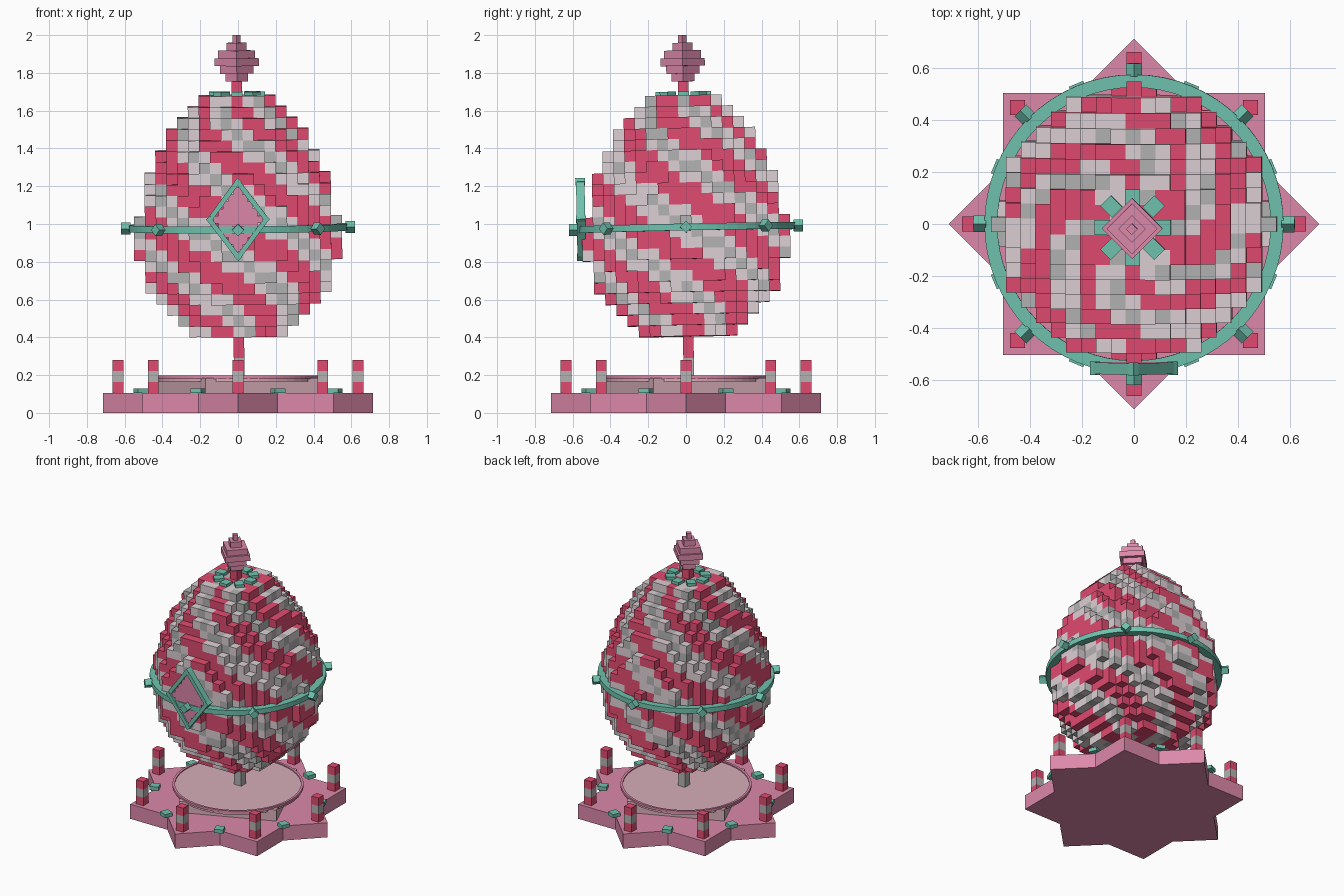
import bpy, bmesh, math
from mathutils import Matrix, Vector

if "Cube" in bpy.data.objects:
    bpy.data.objects.remove(bpy.data.objects["Cube"])

def mat(name, rgb):
    m = bpy.data.materials.new(name)
    m.diffuse_color = (*rgb, 1)
    m.use_nodes = True
    m.node_tree.nodes["Principled BSDF"].inputs["Base Color"].default_value = m.diffuse_color
    return m

RED = mat("red", (0.74, 0.07, 0.16))
WHITE = mat("pale_white", (0.72, 0.63, 0.66))
GREY = mat("grey", (0.45, 0.45, 0.45))
TEAL = mat("teal", (0.16, 0.54, 0.42))
PINK = mat("pink", (0.72, 0.25, 0.40))
PALE = mat("pale_pink", (0.68, 0.42, 0.48))
I = Matrix.Identity(4)
# the egg and everything fixed to it lean slightly
PIVOT = Matrix.Translation((0, 0, 0.98))
TILT = PIVOT @ Matrix.Rotation(0.02, 4, 'X') @ Matrix.Rotation(-0.008, 4, 'Y') @ PIVOT.inverted()

def finish(name, bm, material, xf=I):
    bmesh.ops.recalc_face_normals(bm, faces=bm.faces)
    me = bpy.data.meshes.new(name)
    bm.to_mesh(me)
    bm.free()
    me.transform(xf)
    me.materials.append(material)
    ob = bpy.data.objects.new(name, me)
    bpy.context.collection.objects.link(ob)
    return ob

def add_box(bm, c, s, rot=I):
    bmesh.ops.create_cube(bm, size=1, matrix=rot @ Matrix.Translation(c) @ Matrix.Diagonal((*s, 1)))

def box(name, c, s, material, xf=I):
    bm = bmesh.new()
    add_box(bm, c, s)
    return finish(name, bm, material, xf)

def add_prism(bm, pts, z0, z1):
    lo = [bm.verts.new((x, y, z0)) for x, y in pts]
    hi = [bm.verts.new((x, y, z1)) for x, y in pts]
    bm.faces.new(lo[::-1])
    bm.faces.new(hi)
    n = len(pts)
    for i in range(n):
        j = (i + 1) % n
        bm.faces.new((lo[i], lo[j], hi[j], hi[i]))

def prism(name, pts, z0, z1, material, xf=I):
    bm = bmesh.new()
    add_prism(bm, pts, z0, z1)
    return finish(name, bm, material, xf)

def polygon(n, r, offset=0.0):
    return [(r * math.cos(offset + math.tau * i / n), r * math.sin(offset + math.tau * i / n)) for i in range(n)]

def ring(name, section, material, n=64, xf=I):
    bm = bmesh.new()
    loops = [[bm.verts.new((r * math.cos(a), r * math.sin(a), z)) for r, z in section]
             for a in (math.tau * i / n for i in range(n))]
    k = len(section)
    for i in range(n):
        a, b = loops[i], loops[(i + 1) % n]
        for j in range(k):
            bm.faces.new((a[j], b[j], b[(j + 1) % k], a[(j + 1) % k]))
    return finish(name, bm, material, xf)

# star base, turned block, disc and rim
star = [((0.715 if i % 2 == 0 else 0.547) * math.cos(i * math.pi / 8),
         (0.715 if i % 2 == 0 else 0.547) * math.sin(i * math.pi / 8)) for i in range(16)]
prism("star_base", star, 0, 0.105, PINK)
prism("plinth_block", polygon(4, 0.46, math.radians(-22)), 0.105, 0.185, PALE)
prism("plinth_disc", polygon(48, 0.42), 0.165, 0.19, PALE)
ring("plinth_rim", [(0.412, 0.18), (0.428, 0.18), (0.428, 0.197), (0.412, 0.197)], PINK)

# striped posts on the star points
for level, m in enumerate((RED, GREY, RED)):
    bm = bmesh.new()
    for x, y in polygon(8, 0.635):
        add_box(bm, (x, y, 0.134 + 0.058 * level), (0.057, 0.057, 0.058))
    finish("post_band_%d" % level, bm, m)

# teal plates in the star's inner corners
bm = bmesh.new()
for i in range(8):
    add_box(bm, (0.555, 0, 0.117), (0.06, 0.06, 0.026), Matrix.Rotation(math.radians(22.5 + 45 * i), 4, 'Z'))
finish("base_plates", bm, TEAL)

# stem and neck
box("stem_lower", (0, 0, 0.24), (0.056, 0.056, 0.10), GREY, TILT)
box("stem_upper", (0, 0, 0.35), (0.056, 0.056, 0.12), RED, TILT)
box("neck", (0, 0, 1.72), (0.056, 0.056, 0.09), RED, TILT)

# block egg: radius in cells for each layer, only the outer faces are made
P, Z0 = 0.058, 0.434
RADII = [4.6, 5.9, 6.8, 7.6, 8.2, 8.6, 8.9, 9.06, 9.1, 9.1, 9.0, 8.95, 8.8, 8.5,
         8.2, 7.8, 7.3, 6.9, 6.3, 5.6, 4.7, 3.8]
cells = {(i, j, k) for k, r in enumerate(RADII) for i in range(-9, 10) for j in range(-9, 10)
         if i * i + j * j <= r * r}

def stripe(i, j, k):
    turn = math.degrees(math.atan2(i, -j)) / 60
    t = (turn + (Z0 + k * P - 0.985) / 0.337) % 1
    if t < 0.24 or t > 0.76:
        return 0
    return 2 if 0.44 < t < 0.60 else 1

shells = [bmesh.new() for _ in range(3)]
DIRS = [Vector(d) for d in ((1, 0, 0), (-1, 0, 0), (0, 1, 0), (0, -1, 0), (0, 0, 1), (0, 0, -1))]
for c in sorted(cells):
    b = shells[stripe(*c)]
    for d in DIRS:
        if (c[0] + int(d.x), c[1] + int(d.y), c[2] + int(d.z)) in cells:
            continue
        u = Vector((d.y, d.z, d.x))
        v = d.cross(u)
        o = Vector(c) + d * 0.5
        b.faces.new([b.verts.new((o + u * s * 0.5 + v * t * 0.5) * P + Vector((0, 0, Z0)))
                     for s, t in ((-1, -1), (1, -1), (1, 1), (-1, 1))])
for b, m, n in zip(shells, (RED, WHITE, GREY), ("red", "white", "grey")):
    me = bpy.data.meshes.new("egg_" + n)
    b.to_mesh(me)
    b.free()
    me.transform(TILT)
    me.materials.append(m)
    bpy.context.collection.objects.link(bpy.data.objects.new("egg_%s_blocks" % n, me))

# waist ring with knobs
ring("waist_ring", [(0.527, 0.962), (0.577, 0.962), (0.577, 0.998), (0.527, 0.998)], TEAL, xf=TILT)
bm = bmesh.new()
for i in range(8):
    m = (Matrix.Rotation(math.radians(45 * i), 4, 'Z') @ Matrix.Translation((0.595, 0, 0.98))
         @ Matrix.Rotation(math.radians(45), 4, 'X'))
    add_box(bm, (0, 0, 0), (0.05, 0.045, 0.045), m)
finish("ring_knobs", bm, TEAL, TILT)

# crown petals
bm = bmesh.new()
for i in range(8):
    add_box(bm, (0.115, 0, 1.688), (0.065, 0.058, 0.026), Matrix.Rotation(math.radians(45 * i), 4, 'Z'))
finish("crown_petals", bm, TEAL, TILT)

# stepped finial
bm = bmesh.new()
for i, r in enumerate((0.06, 0.088, 0.117, 0.098, 0.053, 0.022)):
    add_prism(bm, polygon(4, r), 1.755 + 0.041 * i, 1.755 + 0.041 * (i + 1))
finish("finial", bm, PINK, TILT)

# front diamond: stepped panel, bars and corner knobs
CZ, HW, HH = 1.035, 0.15, 0.2
bm = bmesh.new()
for i in range(-4, 5):
    add_box(bm, (0, -0.55, CZ + i * 0.038), (2 * HW * (1 - abs(i) / 5) * 0.86, 0.035, 0.038))
finish("diamond_panel", bm, PINK, TILT)
bm = bmesh.new()
corners = [Vector((0, -0.555, CZ + HH)), Vector((HW, -0.555, CZ)),
           Vector((0, -0.555, CZ - HH)), Vector((-HW, -0.555, CZ))]
for a, b in zip(corners, corners[1:] + corners[:1]):
    d = b - a
    m = Matrix.Translation((a + b) / 2) @ Matrix.Rotation(-math.atan2(d.z, d.x), 4, 'Y')
    add_box(bm, (0, 0, 0), (d.length + 0.01, 0.045, 0.026), m)
    add_box(bm, (0, 0, 0), (0.028, 0.052, 0.028),
            Matrix.Translation(a) @ Matrix.Rotation(math.radians(45), 4, 'Y'))
finish("diamond_frame", bm, TEAL, TILT)
